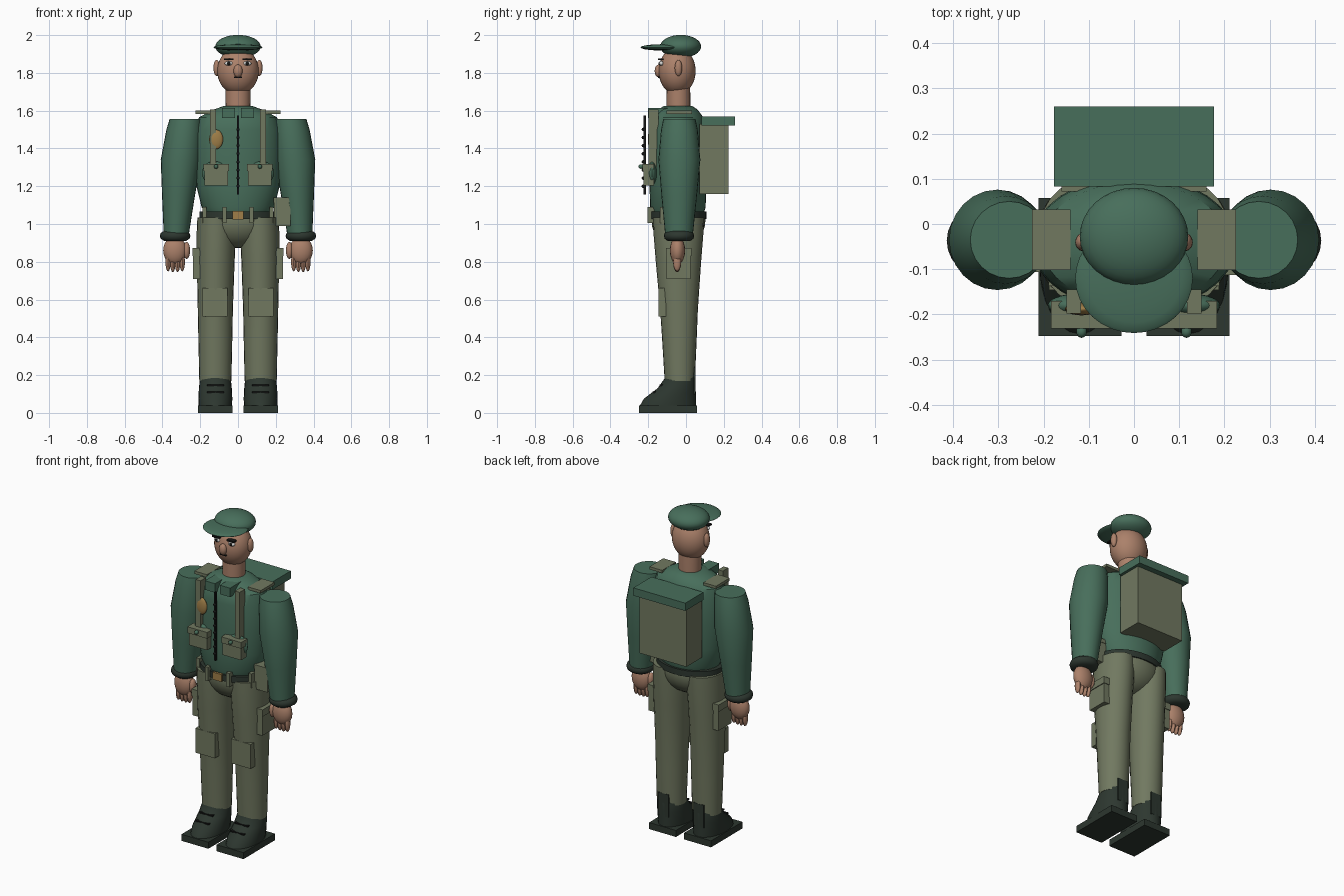
import bpy, bmesh, math
from mathutils import Matrix


def material(name, rgb):
    m = bpy.data.materials.new(name)
    m.diffuse_color = (*rgb, 1)
    return m


GREEN = material("jacket green", (0.064, 0.157, 0.105))
KHAKI = material("khaki cloth", (0.165, 0.19, 0.118))
SKIN = material("skin", (0.41, 0.22, 0.145))
DARK = material("dark leather", (0.026, 0.038, 0.029))
BLACK = material("black", (0.008, 0.008, 0.008))
WHITE = material("eye white", (0.7, 0.7, 0.68))
GOLD = material("brass", (0.35, 0.21, 0.065))


def finish(name, bm, mat, smooth=True):
    bmesh.ops.recalc_face_normals(bm, faces=bm.faces)
    me = bpy.data.meshes.new(name)
    bm.to_mesh(me)
    bm.free()
    me.materials.append(mat)
    ob = bpy.data.objects.new(name, me)
    bpy.context.collection.objects.link(ob)
    if smooth:
        bpy.ops.object.select_all(action='DESELECT')
        ob.select_set(True)
        bpy.context.view_layer.objects.active = ob
        bpy.ops.object.shade_smooth_by_angle(angle=math.radians(40))
    return ob


def box(name, mat, x, y, z):
    """Box given as (min, max) on each axis."""
    bm = bmesh.new()
    mid = [(a + b) / 2 for a, b in (x, y, z)]
    size = [abs(b - a) for a, b in (x, y, z)]
    bmesh.ops.create_cube(bm, size=1, matrix=Matrix.Translation(mid) @ Matrix.Diagonal((*size, 1)))
    return finish(name, bm, mat, False)


def ball(name, mat, centre, half, segs=24, rings=14):
    bm = bmesh.new()
    bmesh.ops.create_uvsphere(bm, u_segments=segs, v_segments=rings, radius=1,
                              matrix=Matrix.Translation(centre) @ Matrix.Diagonal((*half, 1)))
    return finish(name, bm, mat)


def loft(name, mat, rings, n=24):
    """Stack of ellipses: (z, centre x, centre y, radius x, radius y)."""
    bm = bmesh.new()
    loops = []
    for z, cx, cy, rx, ry in rings:
        loops.append([bm.verts.new((cx + rx * math.cos(2 * math.pi * i / n),
                                    cy + ry * math.sin(2 * math.pi * i / n), z)) for i in range(n)])
    for a, b in zip(loops, loops[1:]):
        for i in range(n):
            j = (i + 1) % n
            bm.faces.new((a[i], a[j], b[j], b[i]))
    bm.faces.new(loops[0])
    bm.faces.new(loops[-1])
    return finish(name, bm, mat)


# Head, neck and cap
ball("head", SKIN, (0, -0.047, 1.81), (0.11, 0.098, 0.125), 32, 20)
loft("neck", SKIN, [(1.58, 0, -0.04, 0.064, 0.062), (1.66, 0, -0.04, 0.066, 0.063),
                    (1.73, 0, -0.04, 0.066, 0.062)])
ball("nose", SKIN, (0, -0.146, 1.81), (0.024, 0.02, 0.034), 16, 10)
box("mouth", BLACK, (-0.021, 0.021), (-0.148, -0.13), (1.773, 1.781))
ball("cap_dome", GREEN, (0, -0.028, 1.94), (0.12, 0.108, 0.061), 32, 16)
ball("cap_brim", GREEN, (0, -0.12, 1.935), (0.13, 0.121, 0.017), 32, 10)

# Jacket, belt and hips
loft("jacket_body", GREEN, [(1.05, 0, -0.043, 0.17, 0.135), (1.09, 0, -0.043, 0.193, 0.147),
     (1.2, 0, -0.043, 0.22, 0.15), (1.35, 0, -0.043, 0.228, 0.15), (1.5, 0, -0.043, 0.225, 0.148),
     (1.565, 0, -0.043, 0.207, 0.135), (1.605, 0, -0.043, 0.13, 0.105),
     (1.625, 0, -0.043, 0.075, 0.075)], 32)
loft("belt", DARK, [(1.027, 0, -0.043, 0.205, 0.152), (1.065, 0, -0.043, 0.205, 0.152)], 32)
box("buckle", GOLD, (-0.03, 0.03), (-0.205, -0.19), (1.025, 1.07))
ball("pelvis", KHAKI, (0, -0.04, 1.02), (0.19, 0.143, 0.148))

# Front fastening
box("zipper", BLACK, (-0.006, 0.006), (-0.225, -0.212), (1.155, 1.575))
for i in range(8):
    ball("zipper_tooth", BLACK, (0, -0.227, 1.2 + 0.043 * i), (0.009, 0.008, 0.009), 10, 6)
ball("chest_badge", GOLD, (-0.116, -0.188, 1.448), (0.037, 0.014, 0.052), 20, 12)

# Backpack
box("backpack_body", KHAKI, (-0.16, 0.16), (0.072, 0.225), (1.16, 1.53))
box("backpack_lid", GREEN, (-0.177, 0.177), (0.083, 0.26), (1.522, 1.57))

# Holster on one hip
box("holster", KHAKI, (0.19, 0.278), (-0.11, -0.015), (0.99, 1.13))
box("holster_flap", KHAKI, (0.188, 0.28), (-0.113, -0.012), (1.115, 1.14))

for s in (-1, 1):
    def sbox(name, mat, x, y, z):
        return box(name, mat, (s * x[0], s * x[1]), y, z)

    def sball(name, mat, c, half, segs=16, rings=10):
        return ball(name, mat, (s * c[0], c[1], c[2]), half, segs, rings)

    def sloft(name, mat, rings, n=24):
        return loft(name, mat, [(z, s * x, y, a, b) for z, x, y, a, b in rings], n)

    # Face
    sball("ear", SKIN, (0.113, -0.04, 1.826), (0.017, 0.02, 0.043))
    sball("eye", WHITE, (0.049, -0.13, 1.85), (0.022, 0.012, 0.012))
    sball("pupil", BLACK, (0.049, -0.139, 1.85), (0.01, 0.006, 0.01))
    sbox("eyebrow", BLACK, (0.024, 0.074), (-0.147, -0.118), (1.868, 1.877))

    # Sleeve, cuff and hand
    sloft("sleeve", GREEN, [(1.556, 0.276, -0.035, 0.086, 0.085), (1.5, 0.284, -0.035, 0.095, 0.097),
          (1.34, 0.302, -0.035, 0.107, 0.111), (1.15, 0.315, -0.036, 0.087, 0.094),
          (0.94, 0.327, -0.037, 0.066, 0.073)])
    sloft("cuff", DARK, [(0.91, 0.333, -0.037, 0.058, 0.06), (0.922, 0.333, -0.037, 0.076, 0.076),
          (0.937, 0.333, -0.037, 0.081, 0.08), (0.952, 0.333, -0.037, 0.076, 0.076),
          (0.965, 0.333, -0.037, 0.058, 0.06)])
    sball("palm", SKIN, (0.334, -0.045, 0.86), (0.062, 0.04, 0.075), 20, 12)
    for i in range(4):
        sball("finger", SKIN, (0.295 + 0.025 * i, -0.047, 0.795 + (0.004 if i in (0, 3) else 0)),
              (0.014, 0.021, 0.05), 12, 8)
    sball("thumb", SKIN, (0.272, -0.05, 0.86), (0.019, 0.024, 0.045), 14, 8)

    # Shoulder tab, collar and harness
    sbox("shoulder_tab", KHAKI, (0.14, 0.226), (-0.102, 0.032), (1.583, 1.6))
    sbox("collar", GREEN, (0.016, 0.086), (-0.2, -0.095), (1.56, 1.615))
    sbox("chest_strap", KHAKI, (0.117, 0.149), (-0.198, -0.145), (1.3, 1.605))

    # Chest pockets
    sball("chest_pocket", GREEN, (0.125, -0.18, 1.27), (0.066, 0.026, 0.063), 20, 12)
    sbox("chest_pouch", KHAKI, (0.053, 0.178), (-0.224, -0.17), (1.205, 1.3))
    sbox("chest_pouch_flap", KHAKI, (0.048, 0.183), (-0.231, -0.17), (1.28, 1.318))
    sball("pouch_snap", GREEN, (0.116, -0.238, 1.304), (0.012, 0.014, 0.012), 10, 6)

    # Belt loops, wrapped over the belt surface
    for x, y in ((0.072, -0.188), (0.178, -0.122)):
        sbox("belt_loop", KHAKI, (x - 0.011, x + 0.011), (y - 0.015, y + 0.02), (1.005, 1.09))

    # Trouser leg with knee pad and thigh pocket
    sloft("trouser_leg", KHAKI, [(1.035, 0.115, -0.04, 0.1, 0.135), (0.95, 0.115, -0.04, 0.104, 0.132),
          (0.8, 0.118, -0.04, 0.1, 0.12), (0.55, 0.12, -0.037, 0.093, 0.1),
          (0.4, 0.12, -0.035, 0.09, 0.092), (0.17, 0.12, -0.033, 0.085, 0.08)])
    sbox("knee_pad", KHAKI, (0.055, 0.188), (-0.146, -0.105), (0.51, 0.66))
    sbox("thigh_pocket", KHAKI, (0.2, 0.237), (-0.102, 0.024), (0.71, 0.85))
    sbox("thigh_pocket_flap", KHAKI, (0.2, 0.242), (-0.106, 0.028), (0.83, 0.872))

    # Boot, heel tab, laces and sole
    sloft("boot", DARK, [(0.035, 0.12, -0.096, 0.088, 0.15), (0.075, 0.12, -0.085, 0.09, 0.138),
          (0.13, 0.12, -0.05, 0.087, 0.101), (0.18, 0.12, -0.032, 0.082, 0.083),
          (0.2, 0.12, -0.032, 0.078, 0.079)])
    sbox("heel_tab", DARK, (0.085, 0.155), (0.015, 0.05), (0.1, 0.24))
    for z, y in ((0.105, -0.175), (0.142, -0.137)):
        sbox("lace", BLACK, (0.075, 0.165), (y - 0.003, y + 0.02), (z, z + 0.007))
    sbox("sole", DARK, (0.028, 0.211), (-0.248, 0.058), (0, 0.04))
